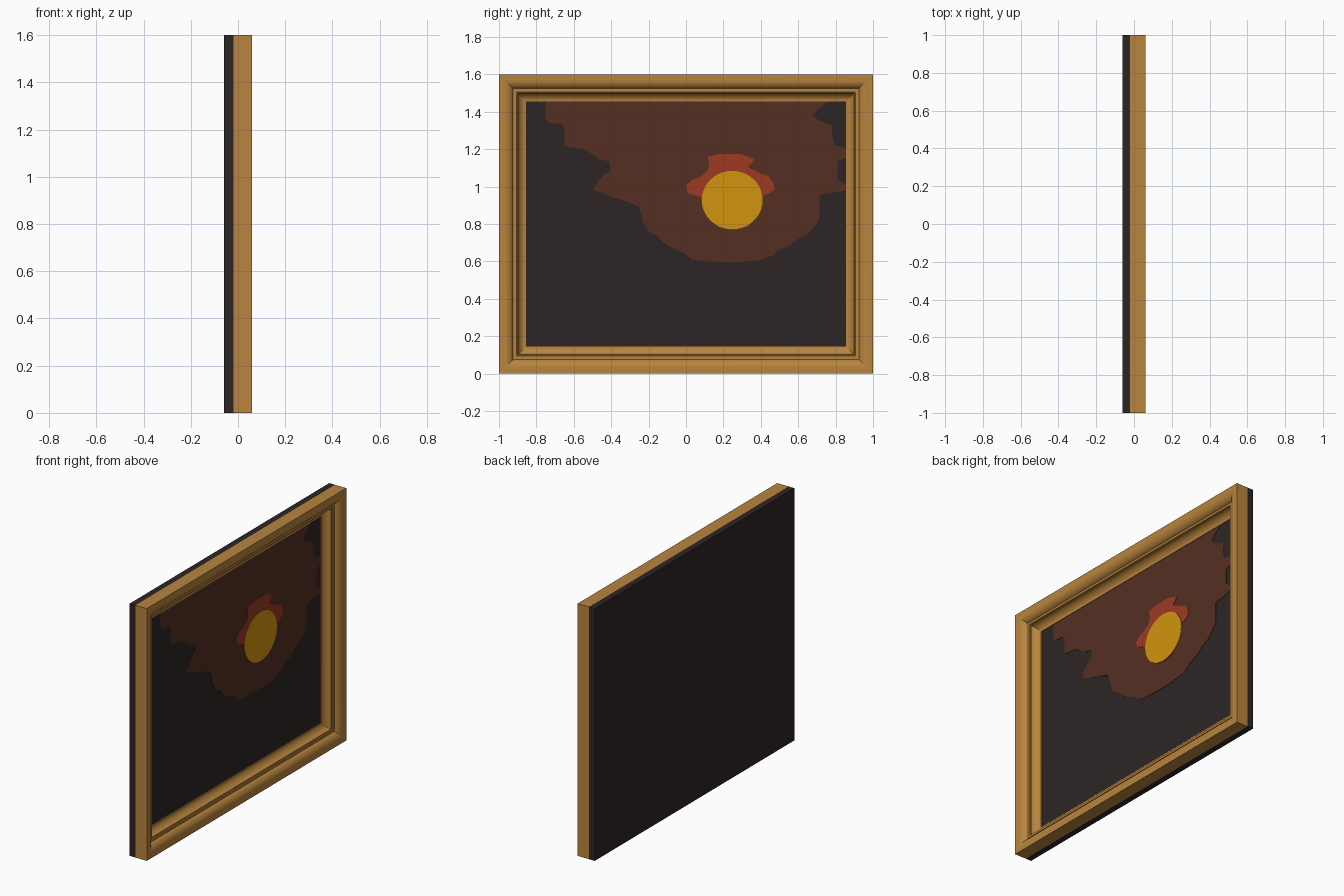
import bpy, bmesh, math

if "Cube" in bpy.data.objects:
    bpy.data.objects.remove(bpy.data.objects["Cube"])


def material(name, rgb):
    m = bpy.data.materials.new(name)
    m.diffuse_color = (*rgb, 1)
    m.use_nodes = True
    m.node_tree.nodes["Principled BSDF"].inputs["Base Color"].default_value = m.diffuse_color
    return m


wood = material("golden wood", (0.48, 0.232, 0.047))
dark = material("dark canvas", (0.027, 0.0185, 0.0195))
brown = material("brown glow", (0.089, 0.028, 0.0175))
red = material("red glow", (0.34, 0.042, 0.016))
yellow = material("yellow sun", (0.64, 0.30, 0.005))


def finish(name, bm, mat, smooth=None):
    bmesh.ops.recalc_face_normals(bm, faces=bm.faces)
    me = bpy.data.meshes.new(name)
    bm.to_mesh(me)
    bm.free()
    me.materials.append(mat)
    ob = bpy.data.objects.new(name, me)
    bpy.context.collection.objects.link(ob)
    if smooth:
        bpy.ops.object.select_all(action='DESELECT')
        ob.select_set(True)
        bpy.context.view_layer.objects.active = ob
        bpy.ops.object.shade_smooth_by_angle(angle=math.radians(smooth))
    return ob


def plate(name, pts, x0, x1, mat):
    """Flat outline in the y-z plane, extruded from x0 to x1."""
    bm = bmesh.new()
    back = [bm.verts.new((x0, y, z)) for y, z in pts]
    front = [bm.verts.new((x1, y, z)) for y, z in pts]
    bm.faces.new(back)
    bm.faces.new(front[::-1])
    n = len(pts)
    for i in range(n):
        j = (i + 1) % n
        bm.faces.new((back[i], back[j], front[j], front[i]))
    bmesh.ops.recalc_face_normals(bm, faces=bm.faces)
    bmesh.ops.triangulate(bm, faces=[f for f in bm.faces if len(f.verts) > 4])
    return finish(name, bm, mat)


# Backing board, whose front is also the dark canvas
plate("backing_board", [(-1, 0), (1, 0), (1, 1.6), (-1, 1.6)], -0.06, -0.02, dark)

# Mitred moulding: (distance in from the outer edge, x)
profile = [(0, -0.02), (0, 0.06), (0.022, 0.06)]
for i in range(1, 9):                       # rounded outer shoulder
    a = math.radians(i * 8.5)
    profile.append((0.022 + 0.054 * math.sin(a), 0.022 + 0.038 * math.cos(a)))
profile += [(0.076, 0.027), (0.080, 0.027), (0.080, 0.032), (0.094, 0.032),
            (0.097, 0.028), (0.097, 0.024), (0.101, 0.024)]
for i in range(0, 8):                       # hollow running down to the canvas
    a = math.radians(15 + i * 9)
    profile.append((0.146 - 0.045 * math.cos(a) / math.cos(math.radians(15)),
                    0.03 - 0.045 * math.sin(a)))
profile += [(0.145, -0.015), (0.145, -0.021)]

bm = bmesh.new()
rings = []
for d, x in profile:
    rings.append([bm.verts.new((x, y, z)) for y, z in
                  ((-1 + d, d), (1 - d, d), (1 - d, 1.6 - d), (-1 + d, 1.6 - d))])
for a, b in zip(rings, rings[1:]):
    for i in range(4):
        j = (i + 1) % 4
        bm.faces.new((a[i], a[j], b[j], b[i]))
finish("picture_frame", bm, wood, 20)

# Painted brown glow
glow = [(-.75, 1.455), (-.75, 1.36), (-.73, 1.34), (-.665, 1.335), (-.65, 1.31),
        (-.65, 1.215), (-.54, 1.20), (-.505, 1.175), (-.46, 1.145), (-.41, 1.135),
        (-.40, 1.09), (-.44, 1.06), (-.47, 1.03), (-.495, .985), (-.445, .965),
        (-.40, .945), (-.30, .915), (-.255, .895), (-.24, .855), (-.23, .81),
        (-.205, .765), (-.155, .735), (-.12, .70), (-.07, .67), (-.01, .645),
        (.03, .61), (.10, .60), (.26, .595), (.385, .605), (.46, .63),
        (.485, .655), (.555, .685), (.60, .72), (.65, .745), (.70, .80),
        (.715, .835), (.715, .955), (.855, .98), (.855, 1.01), (.81, 1.04),
        (.81, 1.135), (.855, 1.155), (.855, 1.205), (.795, 1.22), (.78, 1.28),
        (.78, 1.33), (.715, 1.35), (.68, 1.38), (.705, 1.415), (.76, 1.455)]
plate("brown_glow", glow, -0.021, -0.018, brown)

# Painted red glow around the sun
halo = [(.115, 1.16), (.18, 1.175), (.29, 1.175), (.365, 1.147), (.35, 1.125),
        (.33, 1.105), (.38, 1.078), (.44, 1.056), (.465, 1.025), (.475, .985),
        (.44, .96), (.41, .955), (.40, .87), (.33, .785), (.25, .767), (.17, .785),
        (.10, .87), (.10, .935), (.06, .95), (.01, .965), (.0, 1.005),
        (.03, 1.035), (.075, 1.05), (.115, 1.085), (.125, 1.115)]
plate("red_glow", halo, -0.021, -0.016, red)

# Painted sun
sun = [(0.247 + 0.163 * math.cos(t), 0.928 + 0.156 * math.sin(t))
       for t in (i * math.tau / 40 for i in range(40))]
plate("sun", sun, -0.021, -0.014, yellow)
